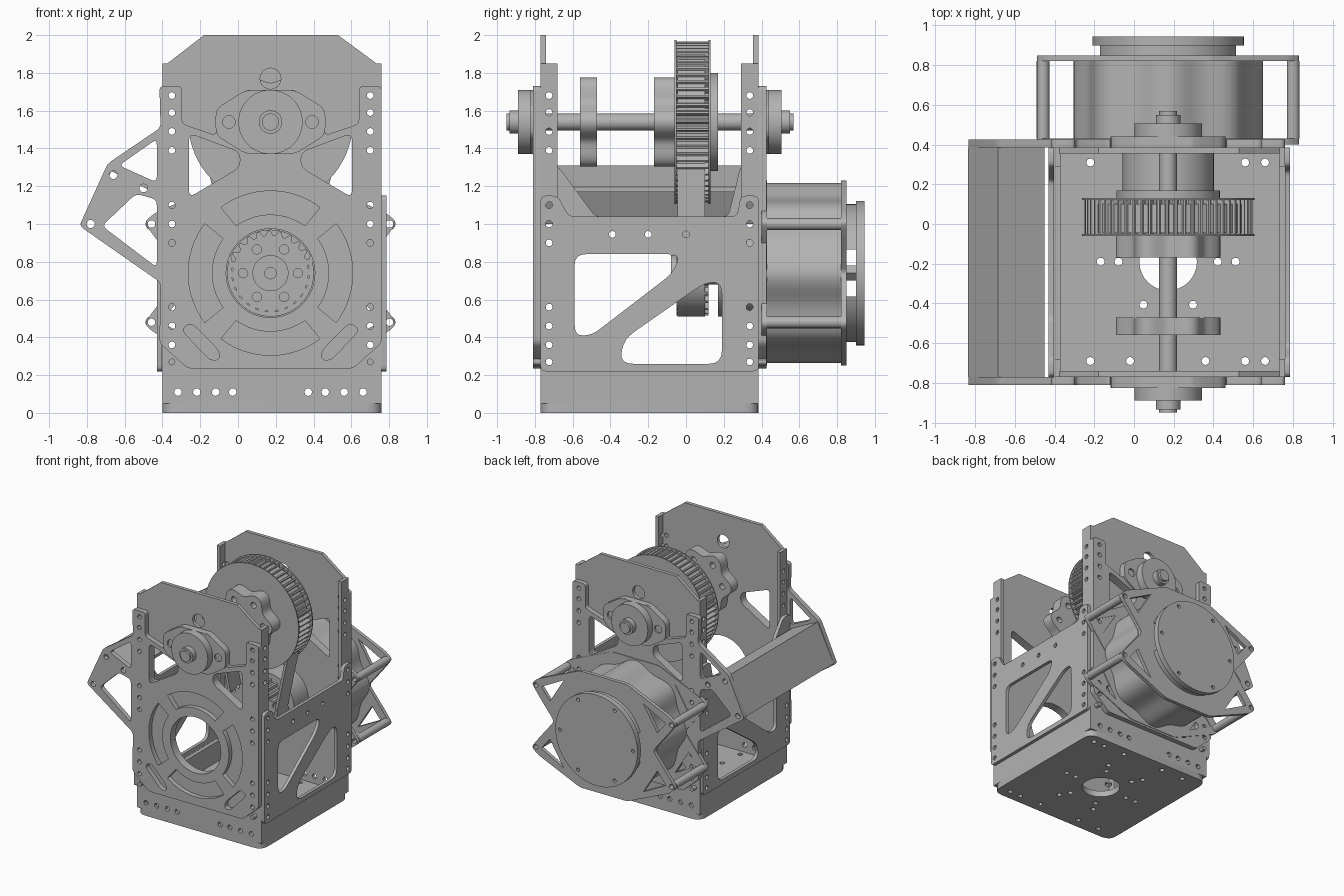
import bpy
from math import sin, cos, pi, radians, asin
from mathutils import Matrix, Vector

cube = bpy.data.objects.get("Cube")
if cube:
    bpy.data.objects.remove(cube)

# One machined grey for the whole assembly
grey = bpy.data.materials.new("machined grey")
grey.use_nodes = True
tone = (0.45, 0.45, 0.45, 1)
grey.diffuse_color = tone
grey.node_tree.nodes["Principled BSDF"].inputs["Base Color"].default_value = tone

CX = 0.172            # shared x of the shaft and motor axes
SHAFT, MOTOR = 1.54, 0.74
FRONT, BACK = -0.77, 0.385
LEFT, RIGHT = -0.41, 0.76

# Drawing planes: local (u, v, depth) to world axes
PLANES = {
    "xy": Matrix(((1, 0, 0), (0, 1, 0), (0, 0, 1))),
    "xz": Matrix(((1, 0, 0), (0, 0, -1), (0, 1, 0))),
    "yz": Matrix(((0, 0, 1), (1, 0, 0), (0, 1, 0))),
}


def circle(u, v, r, n=32):
    return [(u + r * cos(2 * pi * i / n), v + r * sin(2 * pi * i / n)) for i in range(n)]


def arc(u, v, r, start, end, n=24):
    steps = [radians(start + (end - start) * i / n) for i in range(n + 1)]
    return [(u + r * cos(a), v + r * sin(a)) for a in steps]


def rounded(points, r=0.04, n=4):
    """Round every corner of a polygon."""
    result = []
    pts = [Vector(p) for p in points]
    for i, p in enumerate(pts):
        to_prev, to_next = pts[i - 1] - p, pts[(i + 1) % len(pts)] - p
        a = p + to_prev.normalized() * min(r, to_prev.length * 0.45)
        b = p + to_next.normalized() * min(r, to_next.length * 0.45)
        for k in range(n + 1):
            t = k / n
            result.append(tuple(a * (1 - t) ** 2 + p * 2 * t * (1 - t) + b * t * t))
    return result


def mirrored(points, centre=CX):
    return [(2 * centre - u, v) for u, v in points]


def lobed(u, v, r, depth, lobes, n=96):
    radii = [r + depth * cos(lobes * 2 * pi * i / n) for i in range(n)]
    return [(u + q * cos(2 * pi * i / n), v + q * sin(2 * pi * i / n)) for i, q in enumerate(radii)]


def toothed(u, v, root, tip, teeth):
    steps = teeth * 4
    return [(u + (tip if i % 4 < 2 else root) * cos(2 * pi * i / steps),
             v + (tip if i % 4 < 2 else root) * sin(2 * pi * i / steps)) for i in range(steps)]


def ring_of_holes(u, v, distance, r, count):
    return [circle(x, y, r, 12) for x, y in circle(u, v, distance, count)]


def plate(name, plane, start, end, outline, holes=()):
    """Extrude an outline with holes from start to end across its plane."""
    curve = bpy.data.curves.new(name, "CURVE")
    curve.dimensions, curve.fill_mode = "2D", "BOTH"
    curve.extrude = (end - start) / 2
    for loop in [outline, *holes]:
        spline = curve.splines.new("POLY")
        spline.points.add(len(loop) - 1)
        for point, (u, v) in zip(spline.points, loop):
            point.co = (u, v, 0, 1)
        spline.use_cyclic_u = True
    helper = bpy.data.objects.new(name + " outline", curve)
    bpy.context.collection.objects.link(helper)
    graph = bpy.context.evaluated_depsgraph_get()
    mesh = bpy.data.meshes.new_from_object(helper.evaluated_get(graph))
    bpy.data.objects.remove(helper)
    bpy.data.curves.remove(curve)
    middle = (start + end) / 2
    depth = -middle if plane == "xz" else middle
    mesh.transform(PLANES[plane].to_4x4() @ Matrix.Translation((0, 0, depth)))
    mesh.materials.clear()
    mesh.materials.append(grey)
    part = bpy.data.objects.new(name, mesh)
    bpy.context.collection.objects.link(part)
    bpy.ops.object.select_all(action="DESELECT")
    part.select_set(True)
    bpy.context.view_layer.objects.active = part
    bpy.ops.object.shade_smooth_by_angle(angle=radians(30))
    return part


def disc(name, z, r, start, end, holes=()):
    return plate(name, "xz", start, end, circle(CX, z, r, 64), holes)


# Shared cutouts of the end plates
hole_heights = [1.68, 1.59, 1.49, 1.39, 1.1, 1.0, 0.9, 0.56, 0.46, 0.36, 0.27]
column_holes = [circle(x, z, 0.018, 12) for x in (-0.35, 0.7) for z in hole_heights]
window = rounded([(-0.26, 1.48), (0.01, 1.38), (0.01, 1.3), (-0.26, 1.14)])
windows = [window, mirrored(window)]
bore = circle(CX, MOTOR, 0.235, 48)

# Arc and diagonal slots of the reinforcement plates
slots = []
for turn in range(0, 360, 90):
    inner = arc(CX, MOTOR, 0.31, turn - 36, turn + 36)
    outer = arc(CX, MOTOR, 0.435, turn + 37, turn - 37)
    slots.append(inner + outer)
diagonal = rounded([(-0.3, 0.44), (-0.25, 0.48), (-0.1, 0.33), (-0.1, 0.28), (-0.15, 0.28)])
slots += [diagonal, mirrored(diagonal)]

# Reinforcement outline: trussed top, chamfered foot, arm on one side
half = [(0.61, 0.235), (RIGHT, 0.37), (RIGHT, 1.73), (0.64, 1.73), (0.64, 1.53),
        (0.46, 1.47), (0.46, 1.6), (0.3, 1.71)]
arm = [(LEFT, 1.51), (-0.69, 1.32), (-0.84, 0.99), (LEFT, 0.69)]
other = mirrored(half)[::-1]
brace_outline = rounded(half + other[:6] + arm + other[6:], 0.025)
arm_windows = [rounded([(-0.63, 1.31), (-0.43, 1.45), (-0.43, 1.22)], 0.03),
               rounded([(-0.72, 0.99), (-0.54, 1.16), (-0.43, 1.13), (-0.43, 0.77)], 0.03)]
arm_holes = [circle(x, z, 0.022, 12) for x, z in ((-0.66, 1.26), (-0.5, 1.19), (-0.78, 1.0))]

# Tall end plates, their reinforcement, and side flanges
end_outline = [(-0.4, 0.05), (RIGHT, 0.05), (RIGHT, 1.83), (0.53, 2), (-0.18, 2), (-0.4, 1.83)]
foot_holes = [circle(CX + side * x, 0.11, 0.02, 12) for side in (-1, 1) for x in (0.2, 0.29, 0.39, 0.49)]
top_hole = [circle(CX, 1.77, 0.055)]
for end, wall, out, inner in (("front", FRONT, -1, -0.68), ("back", BACK, 1, 0.29)):
    span = sorted((wall, wall - out * 0.03))
    plate(end + "_plate", "xz", *span, end_outline, [bore] + windows + column_holes + foot_holes + top_hole)
    span = sorted((wall, wall + out * 0.04))
    plate(end + "_reinforcement", "xz", *span, brace_outline,
          [bore] + windows + column_holes + slots + arm_windows + arm_holes)
    middle = (wall + inner) / 2
    flange = [(wall, 0.05), (inner, 0.05), (inner, 1.85), (wall, 1.85)]
    holes = [circle(middle, z, 0.018, 12) for z in hole_heights]
    for side, x in (("right", -0.4), ("left", RIGHT - 0.03)):
        plate(f"{end}_{side}_flange", "yz", x, x + 0.03, flange, holes)
    # Bearing carrier, hub and shaft collar
    ear = [(CX + x, SHAFT + z) for x, z in ((0.29, -0.07), (0.29, 0.07), (0.13, 0.17))]
    carrier = ear + mirrored(ear)[::-1]
    carrier += [(CX - 0.13, SHAFT - 0.17), (CX + 0.13, SHAFT - 0.17)]
    bolts = [circle(CX + s * 0.22, SHAFT, 0.033, 16) for s in (-1, 1)]
    for part, r, near, far in (("hub", 0.17, 0.04, 0.12), ("collar", 0.062, 0.12, 0.165)):
        disc(f"{end}_{part}", SHAFT, r, *sorted((wall + out * near, wall + out * far)))
    plate(end + "_bearing_carrier", "xz", *sorted((wall, wall + out * 0.055)), rounded(carrier), bolts)

# Side plates with diagonal windows
side_windows = [rounded([(-0.59, 0.84), (-0.03, 0.84), (-0.07, 0.74), (-0.5, 0.41), (-0.59, 0.41)], 0.06),
                rounded([(-0.35, 0.26), (-0.33, 0.39), (0.1, 0.69), (0.19, 0.69), (0.19, 0.26)], 0.07)]
side_holes = [circle(y, 0.945, 0.018, 12) for y in (-0.39, -0.2, 0)]
side_holes += [circle(y, z, 0.018, 12) for y in (-0.725, 0.337) for z in hole_heights[4:]]
for side, x, rise, run in (("right", -0.43, 1.31, 0.2), ("left", RIGHT, 1.15, 0.06)):
    outline = [(FRONT, 0.22), (BACK, 0.22), (BACK, rise), (0.29, rise), (0.29 - run / 3, 1.04),
               (run - 0.68, 1.04), (-0.68, rise), (FRONT, rise)]
    plate(side + "_side_plate", "yz", x, x + 0.027, rounded(outline, 0.03), side_windows + side_holes)
    wall_x = x + 0.03 if side == "right" else x - 0.03
    plate(side + "_base_wall", "yz", wall_x, wall_x + 0.03,
          [(FRONT, 0.05), (BACK, 0.05), (BACK, 0.22), (FRONT, 0.22)])

# Base floor with bolt pattern
floor = rounded([(-0.4, FRONT), (RIGHT, FRONT), (RIGHT, BACK), (-0.4, BACK)], 0.08)
floor_holes = [circle(CX, -0.19, 0.145)]
for distance in (0.25, 0.34):
    floor_holes += ring_of_holes(CX, -0.19, distance, 0.02, 6)
floor_holes += [circle(x, y, 0.02, 12) for x in (-0.22, -0.02, 0.36, 0.56, 0.66) for y in (-0.69, 0.31)]
plate("base_floor", "xy", 0, 0.05, floor, floor_holes)

# Folded guard sheet between the arms
sheet = [(-0.45, 1.17), (-0.67, 1.28), (-0.81, 1.0), (-0.835, 1.0), (-0.685, 1.31), (-0.45, 1.195)]
plate("guard_sheet", "xz", FRONT, BACK, sheet)

# Shaft with two lobed clamps and the large toothed pulley
disc("shaft", SHAFT, 0.045, -0.95, 0.57)
for name, start, end in (("front_clamp", -0.56, -0.47), ("pulley_clamp", -0.17, -0.06)):
    plate(name, "xz", start, end, lobed(CX, SHAFT, 0.235, 0.028, 6),
          ring_of_holes(CX, SHAFT, 0.18, 0.025, 6))
plate("large_pulley", "xz", -0.05, 0.12, toothed(CX, SHAFT, 0.395, 0.425, 60))
for name, start in (("front_rim", -0.06), ("back_rim", 0.12)):
    disc("large_pulley_" + name, SHAFT, 0.435, start, start + 0.01)
disc("large_pulley_hub", SHAFT, 0.26, 0.13, 0.17)

# Motor pulley and belt
pulley_holes = ring_of_holes(CX, MOTOR, 0.145, 0.025, 6)
plate("motor_pulley", "xz", -0.05, 0.12, toothed(CX, MOTOR, 0.2, 0.225, 24), pulley_holes)
disc("motor_pulley_hub", MOTOR, 0.095, -0.08, -0.05, [circle(CX, MOTOR, 0.03)])


def belt_loop(big, small):
    tilt = asin((big - small) / (SHAFT - MOTOR)) * 180 / pi
    return arc(CX, SHAFT, big, tilt, 180 - tilt, 48) + arc(CX, MOTOR, small, 180 - tilt, 360 + tilt, 32)


plate("belt", "xz", -0.045, 0.1, belt_loop(0.412, 0.23), [belt_loop(0.39, 0.205)])

# Motor: nose, scalloped body, star brackets, standoffs and end cap
disc("motor_nose", MOTOR, 0.23, 0.17, 0.43)
disc("motor_shaft", MOTOR, 0.06, 0.1, 0.2)
plate("motor_body", "xz", 0.43, 0.82, lobed(CX, MOTOR, 0.455, 0.022, 8))
quarter = [(0.46, 0), (0.62, 0.2), (0.67, 0.27), (0.61, 0.32), (0.22, 0.49)]
upper = quarter + mirrored(quarter, 0)[::-1]
star = upper + [(x, -z) for x, z in upper[-2:0:-1]]
star = rounded([(CX + x, MOTOR + z) for x, z in star], 0.03)
bracket_holes = []
for sx in (-1, 1):
    for sz in (-1, 1):
        corner = (CX + sx * 0.63, MOTOR + sz * 0.26)
        bracket_holes.append(circle(*corner, 0.02, 12))
        bracket_holes.append([(CX + sx * x, MOTOR + sz * z) for x, z in ((0.5, 0.16), (0.58, 0.26), (0.37, 0.37))])
        plate("standoff", "xz", 0.43, 0.82, circle(*corner, 0.032, 16), [circle(*corner, 0.02, 12)])
for name, start in (("motor_front_bracket", 0.4), ("motor_back_bracket", 0.82)):
    plate(name, "xz", start, start + 0.03, star, bracket_holes)
for name, turn in (("upper", 20), ("lower", 200)):
    plate(f"cap_{name}_spacer", "xz", 0.85, 0.9, arc(CX, MOTOR, 0.365, turn, turn + 140))
disc("motor_cap", MOTOR, 0.382, 0.9, 0.945, ring_of_holes(CX, MOTOR, 0.34, 0.015, 6))
for name, side in (("right", -1), ("left", 1)):
    plate(name + "_connector", "xz", 0.85, 0.9, circle(CX + side * 0.3, MOTOR, 0.04, 4))
